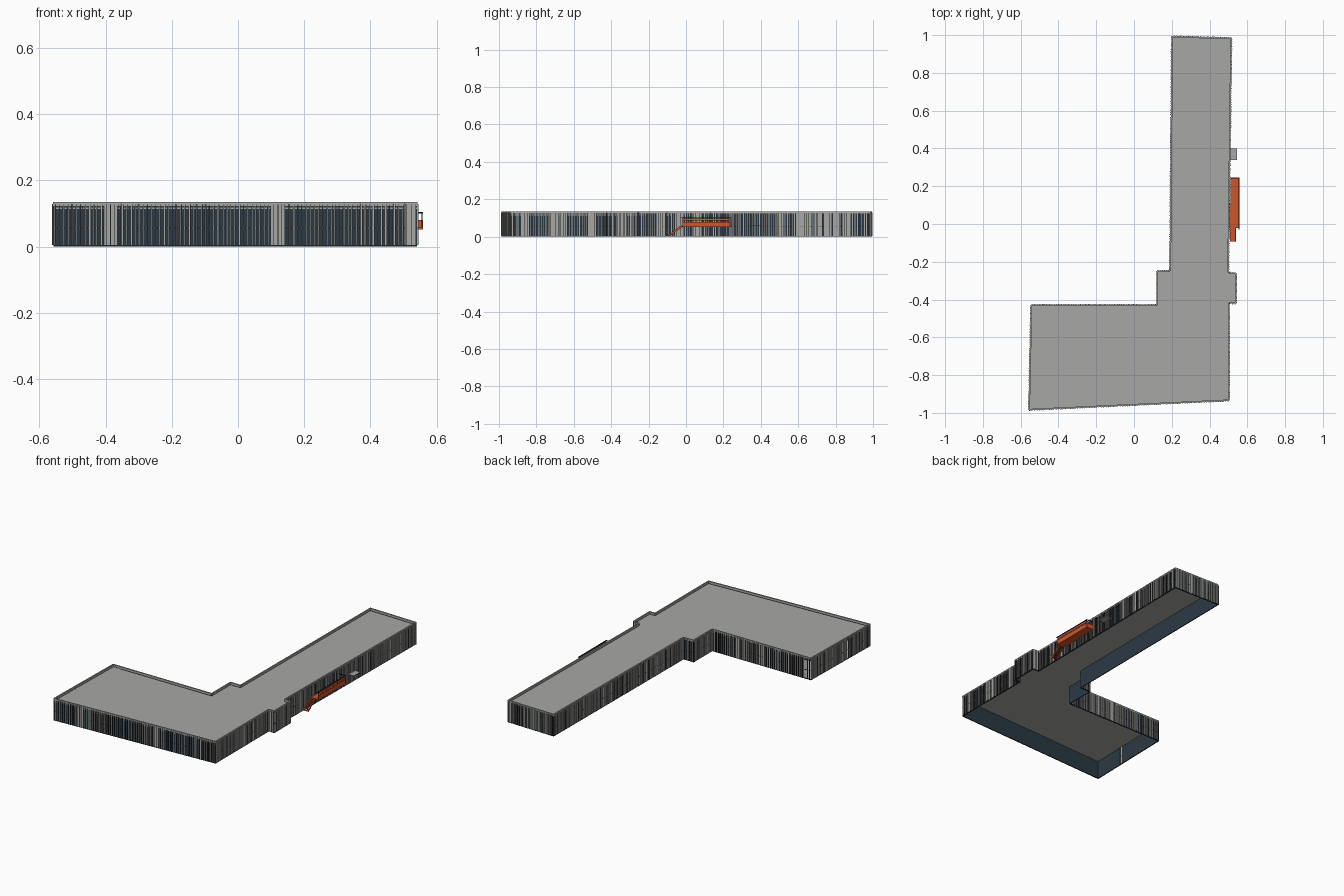
import bpy, bmesh, math, random
from mathutils import Matrix, Vector

random.seed(4)
cube = bpy.data.objects.get("Cube")
if cube:
    bpy.data.objects.remove(cube)


def material(name, rgb):
    m = bpy.data.materials.new(name)
    m.use_nodes = True
    m.diffuse_color = (*rgb, 1)
    m.node_tree.nodes["Principled BSDF"].inputs["Base Color"].default_value = (*rgb, 1)
    return m


MATS = [material("light grey cladding", (0.39, 0.39, 0.38)),
        material("navy glass", (0.025, 0.042, 0.06)),
        material("black frame", (0.015, 0.015, 0.015)),
        material("orange steel", (0.62, 0.09, 0.025))]
GREY, NAVY, BLACK, ORANGE = range(4)


def box(bm, frame, lo, hi, mat):
    """Box between two corners given in a local frame."""
    lo, hi = Vector(lo), Vector(hi)
    m = frame @ Matrix.Translation((lo + hi) / 2) @ Matrix.Diagonal((*(hi - lo), 1))
    verts = bmesh.ops.create_cube(bm, size=1, matrix=m)["verts"]
    for f in {f for v in verts for f in v.link_faces}:
        f.material_index = mat


def finish(name, bm):
    bmesh.ops.recalc_face_normals(bm, faces=bm.faces)
    mesh = bpy.data.meshes.new(name)
    bm.to_mesh(mesh)
    bm.free()
    for m in MATS:
        mesh.materials.append(m)
    ob = bpy.data.objects.new(name, mesh)
    bpy.context.collection.objects.link(ob)


# Footprint, counter-clockwise: corner, wall name, glazed share, open share
WALLS = [
    ((-0.557, -0.985), "front_wall", 0.85, 0),
    ((0.503, -0.935), "right_front_wall", 0.5, 0),
    ((0.503, -0.42), "porch_front_wall", 0.5, 0),
    ((0.54, -0.42), "porch_side_wall", 0.4, 0),
    ((0.54, -0.26), "porch_back_wall", 0.5, 0),
    ((0.5, -0.257), "right_long_wall", 0.5, 0),
    ((0.516, 0.985), "back_end_wall", 0.6, 0),
    ((0.2, 0.993), "left_long_wall", 0.6, 0),
    ((0.19, -0.248), "corner_back_wall", 0.8, 0),
    ((0.122, -0.248), "corner_side_wall", 0.8, 0),
    ((0.122, -0.428), "wing_back_wall", 0.8, 0.12),
    ((-0.545, -0.428), "wing_end_wall", 0.7, 0.3),
]
ROOF, TOP, SILL = 0.118, 0.135, 0.004

# Flat roof, with open space beneath
bm = bmesh.new()
face = bm.faces.new([bm.verts.new((*w[0], ROOF)) for w in WALLS])
ext = bmesh.ops.extrude_face_region(bm, geom=[face])["geom"]
for v in ext:
    if isinstance(v, bmesh.types.BMVert):
        v.co.z -= 0.004
finish("roof", bm)

# Facades: glass sheets behind solid panels, fins and transoms
for i, (start, name, glazed, opened) in enumerate(WALLS):
    a = Vector((*start, 0))
    b = Vector((*WALLS[(i + 1) % len(WALLS)][0], 0))
    length = (b - a).length
    angle = math.atan2(b.y - a.y, b.x - a.x)
    frame = Matrix.Translation(a) @ Matrix.Rotation(angle, 4, "Z")
    bm = bmesh.new()
    # Local x runs along the wall, and -y points outwards
    box(bm, frame, (0, -0.002, ROOF + 0.005), (length, 0.006, TOP), GREY)
    box(bm, frame, (0, -0.001, 0), (length, 0.003, SILL), BLACK)
    bays = max(1, round(length / 0.05))
    w = length / bays
    for k in range(bays):
        x = k * w
        r = random.random()
        is_open = r < opened
        if not is_open:
            box(bm, frame, (x, 0, SILL), (x + w, 0.002, TOP - 0.012), NAVY)
        elif random.random() < 0.7:
            box(bm, frame, (x, 0, SILL), (x + w * 0.5, 0.002, TOP - 0.012), NAVY)
        if r > glazed:
            box(bm, frame, (x, -0.002, SILL), (x + w * 0.8, 0, TOP - 0.012), GREY)
        box(bm, frame, (x, -0.002, 0.055), (x + w, 0, 0.058), BLACK)
        fins = max(2, round(w / 0.0115))
        for j in range(fins):
            fx = x + (j + random.uniform(0.1, 0.4)) * w / fins
            t = random.choice((0.002, 0.003, 0.005))
            box(bm, frame, (fx, -0.005, SILL), (fx + t, 0, TOP - 0.006), GREY)
            box(bm, frame, (fx + t, -0.004, SILL), (fx + t + 0.0018, 0, TOP - 0.008), BLACK)
    finish(name, bm)

WORLD = Matrix.Identity(4)

# Outside landing with parapet panels and handrails
bm = bmesh.new()
box(bm, WORLD, (0.502, -0.02, 0.052), (0.558, 0.11, 0.057), ORANGE)
box(bm, WORLD, (0.51, 0.11, 0.052), (0.558, 0.245, 0.057), ORANGE)
box(bm, WORLD, (0.555, -0.02, 0.052), (0.559, 0.235, 0.08), ORANGE)
box(bm, WORLD, (0.51, 0.241, 0.052), (0.558, 0.245, 0.08), ORANGE)
finish("stair_landing", bm)

bm = bmesh.new()
box(bm, WORLD, (0.555, -0.02, 0.086), (0.558, 0.235, 0.098), ORANGE)
box(bm, WORLD, (0.553, -0.03, 0.1), (0.559, 0.243, 0.104), BLACK)
box(bm, WORLD, (0.51, 0.24, 0.1), (0.558, 0.244, 0.104), BLACK)
for k in range(8):
    y = -0.02 + k * 0.037
    box(bm, WORLD, (0.555, y, 0.057), (0.558, y + 0.003, 0.102), BLACK)
finish("landing_handrail", bm)

# Stair flight: treads between two sloping stringers
bm = bmesh.new()
STEPS = 9
for k in range(STEPS):
    y = -0.092 + k * 0.008
    z = 0.004 + k * 0.0058
    box(bm, WORLD, (0.508, y, z), (0.54, y + 0.009, z + 0.003), ORANGE)
rise = Vector((0, 0.072, 0.052))
slope = Matrix.Translation((0, -0.092, 0.003)) @ Matrix.Rotation(
    math.atan2(rise.z, rise.y), 4, "X")
for x in (0.507, 0.538):
    box(bm, slope, (x, 0, -0.001), (x + 0.002, rise.length, 0.007), ORANGE)
finish("stair_flight", bm)

# Small canopy above the side door
bm = bmesh.new()
box(bm, WORLD, (0.508, 0.34, 0.056), (0.546, 0.4, 0.061), GREY)
finish("door_canopy", bm)
